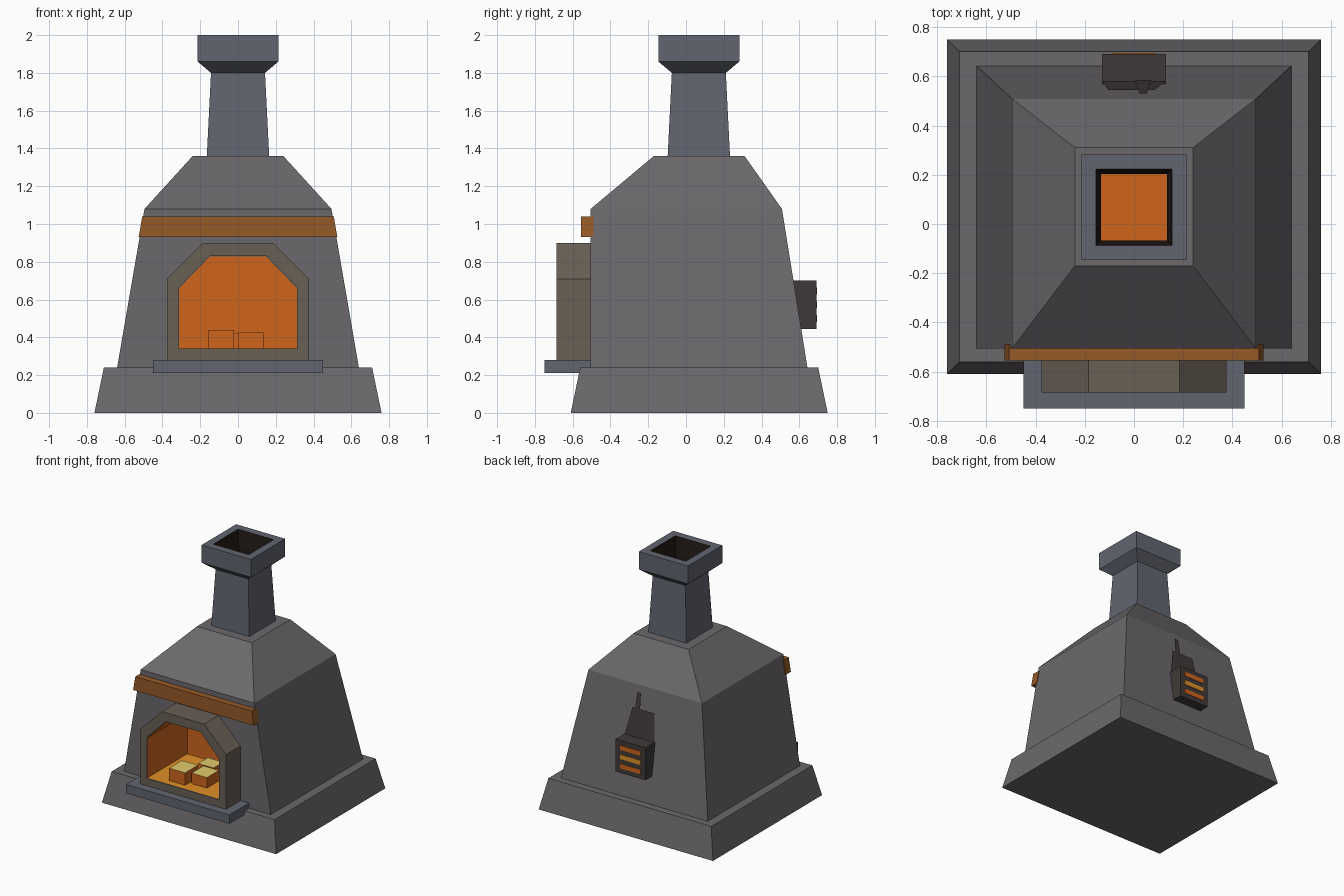
import bpy, bmesh

if "Cube" in bpy.data.objects:
    bpy.data.objects.remove(bpy.data.objects["Cube"])


def mat(name, r, g, b):
    m = bpy.data.materials.new(name)
    m.diffuse_color = (r, g, b, 1)
    m.use_nodes = True
    m.node_tree.nodes["Principled BSDF"].inputs["Base Color"].default_value = m.diffuse_color
    return m


STONE = mat("stone", .15, .14, .15)
SLATE = mat("slate", .12, .13, .16)
TRIM = mat("warm_stone", .14, .115, .09)
WOOD = mat("wood", .30, .10, .02)
SOOT = mat("soot", .05, .042, .04)
BLACK = mat("flue_black", .015, .01, .008)
GLOW = mat("glow", .62, .13, .012)
AMBER = mat("amber", .75, .28, .02)
EMBER = mat("ember_yellow", .75, .60, .15)


def finish(name, bm, mats, fix=True):
    if fix:
        bmesh.ops.recalc_face_normals(bm, faces=bm.faces)
    me = bpy.data.meshes.new(name)
    bm.to_mesh(me)
    bm.free()
    for m in mats:
        me.materials.append(m)
    ob = bpy.data.objects.new(name, me)
    bpy.context.collection.objects.link(ob)
    return ob


def loft(name, rings, mats, idx=None):
    """Rectangular rings (z, half_x, y0, y1) joined in order; idx gives a material per band, then the end cap."""
    bm = bmesh.new()
    loops = [[bm.verts.new(p) for p in ((-x, a, z), (x, a, z), (x, b, z), (-x, b, z))]
             for z, x, a, b in rings]
    bm.faces.new(loops[0][::-1])
    for k, (lo, hi) in enumerate(zip(loops, loops[1:])):
        for i in range(4):
            j = (i + 1) % 4
            f = bm.faces.new((lo[i], lo[j], hi[j], hi[i]))
            f.material_index = idx[k] if idx else 0
    bm.faces.new(loops[-1]).material_index = idx[-1] if idx else 0
    return finish(name, bm, mats)


def prism(name, pts, y0, y1, mats, front=True):
    """Closed xz profile extruded along y; front=False leaves an inward-facing open box."""
    bm = bmesh.new()
    a = [bm.verts.new((x, y0, z)) for x, z in pts]
    b = [bm.verts.new((x, y1, z)) for x, z in pts]
    n = len(pts)
    for i in range(n):
        j = (i + 1) % n
        f = bm.faces.new((a[i], a[j], b[j], b[i]))
        if not front and i == 0:
            f.material_index = 1
    bm.faces.new(b)
    if front:
        bm.faces.new(a[::-1])
    else:
        bmesh.ops.recalc_face_normals(bm, faces=bm.faces)
        back = max(bm.faces, key=lambda f: f.calc_center_median().y)
        if back.normal.y > 0:
            bmesh.ops.reverse_faces(bm, faces=bm.faces)
    return finish(name, bm, mats, front)


def box(name, x0, x1, y0, y1, z0, z1, mats):
    return prism(name, [(x0, z0), (x1, z0), (x1, z1), (x0, z1)], y0, y1, mats)


def arch(w, z0, z1, wt, zt):
    return [(-w, z0), (w, z0), (w, z1), (wt, zt), (-wt, zt), (-w, z1)]


# Plinth and tapered body with a vertical front
loft("plinth", [(0, .76, -.61, .75), (.24, .71, -.56, .70)], [STONE])
body = loft("body", [(.24, .64, -.505, .643), (1.08, .495, -.505, .508),
                     (1.36, .24, -.17, .31)], [STONE])

# Chimney with flared cap and hollow flue
C = .068
rings = [(1.36, .165), (1.80, .143), (1.86, .214), (2.0, .214), (2.0, .155), (1.86, .135), (1.45, .135)]
loft("chimney", [(z, h, C - h, C + h) for z, h in rings],
     [SLATE, BLACK, GLOW], [0, 0, 0, 0, 1, 1, 2])

# Fire opening: surround, cut and glowing liner
surround = prism("fire_surround", arch(.375, .28, .71, .185, .90), -.685, -.50, [TRIM])
cutter = prism("firebox_cutter", arch(.315, .34, .66, .15, .83), -.80, -.18, [])
cutter.hide_render = True
cutter.hide_viewport = True
for ob in (body, surround):
    m = ob.modifiers.new("firebox", 'BOOLEAN')
    m.object = cutter
    m.operation = 'DIFFERENCE'
    m.solver = 'EXACT'
prism("firebox_liner", arch(.313, .342, .659, .149, .828), -.68, -.185, [GLOW, AMBER], front=False)

# Hearth slab and mantel beam
box("hearth_slab", -.45, .45, -.75, -.50, .21, .28, [SLATE])
prism("mantel", [(-.526, .93), (.526, .93), (.507, 1.04), (-.507, 1.04)], -.555, -.49, [WOOD])

# Burning blocks, each with a bright top
for i, (x0, x1, y0, y1, top) in enumerate([(-.16, -.02, -.63, -.47, .44),
                                           (0, .135, -.58, -.43, .425),
                                           (-.06, .075, -.41, -.29, .42)]):
    ob = box(f"fire_block_{i + 1}", x0, x1, y0, y1, .34, top, [GLOW, EMBER])
    for p in ob.data.polygons:
        p.material_index = int(p.normal.z > .9)

# Rear vent with three glowing slots
box("vent_box", -.13, .13, .55, .69, .445, .70, [SOOT])
for i, z in enumerate((.50, .573, .645)):
    box(f"vent_slot_{i + 1}", -.09, .09, .68, .694, z - .018, z + .018, [AMBER if i == 1 else GLOW])


# Soot stains lying on the sloping back wall above the vent
def stain(name, pts, off):
    bm = bmesh.new()
    wall = lambda z: .643 - (z - .24) * .1607 + off
    bm.faces.new([bm.verts.new((x, wall(z), z)) for x, z in pts])
    bm.normal_update()
    for f in bm.faces:
        if f.normal.y < 0:
            f.normal_flip()
    finish(name, bm, [SOOT], False)


stain("soot_stain", [(-.13, .69), (.13, .69), (.085, .91), (-.105, .91)], .010)
stain("soot_streak", [(.005, .69), (.07, .69), (.052, 1.03), (.022, 1.03)], .014)
